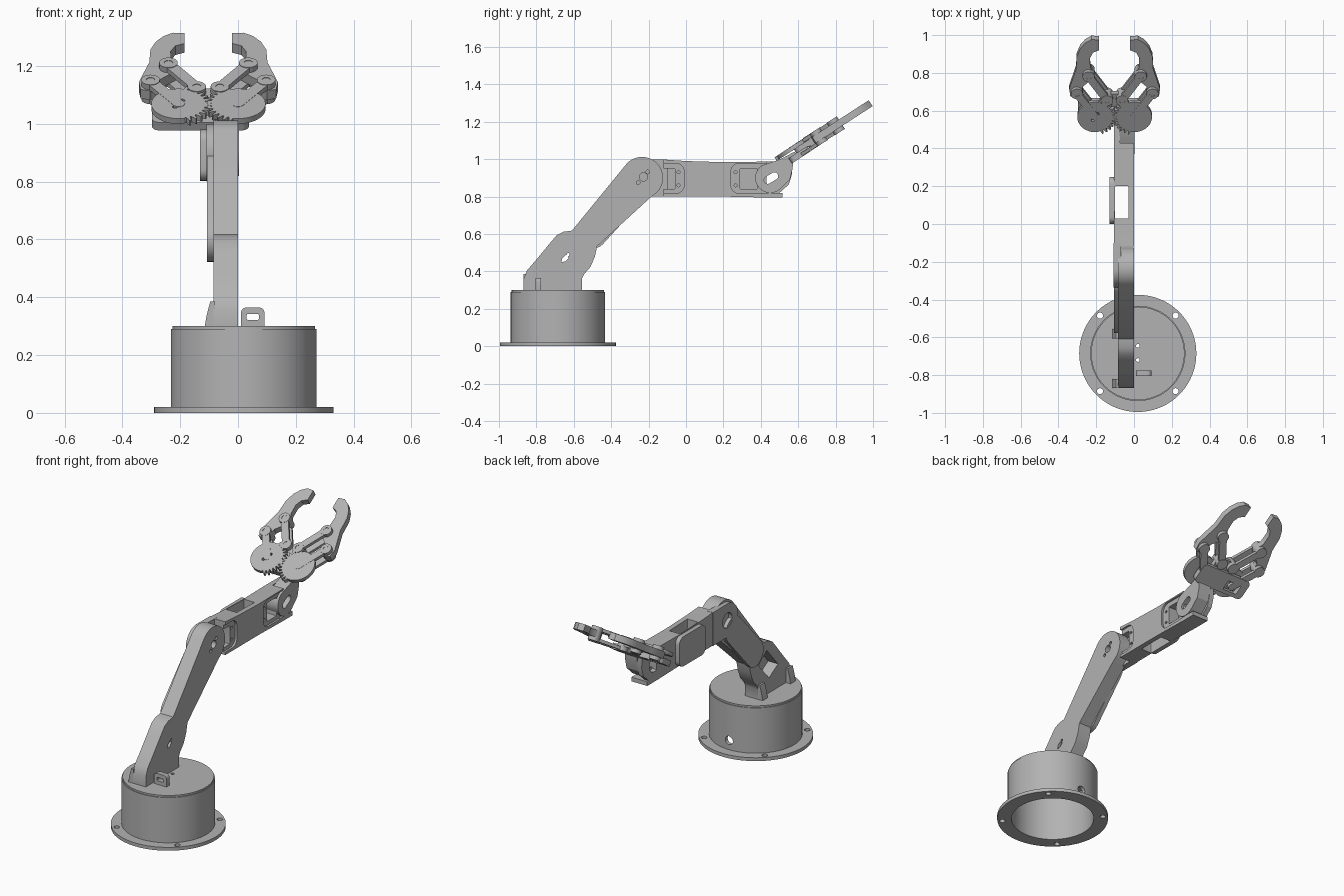
import bpy, bmesh, math
from mathutils import Matrix, Vector

if "Cube" in bpy.data.objects:
    bpy.data.objects.remove(bpy.data.objects["Cube"])

grey = bpy.data.materials.new("plain_grey")
grey.use_nodes = True
grey.diffuse_color = (0.45, 0.45, 0.45, 1)
grey.node_tree.nodes["Principled BSDF"].inputs["Base Color"].default_value = (0.45, 0.45, 0.45, 1)
parts = []

# Frames: FLAT is the ground plan, SIDE draws in (y, z) and extrudes along x,
# GRIP is the tilted plane of the claw
FLAT = Matrix.Identity(4)
SIDE = Matrix(((0, 0, 1, 0), (1, 0, 0, 0), (0, 1, 0, 0), (0, 0, 0, 1)))
GRIP = Matrix.Translation((-0.1025, 0.566, 1.07)) @ Matrix.Rotation(math.radians(33), 4, 'X')


def arc(cx, cy, r, a0, a1, n=24):
    return [(cx + r * math.cos(math.radians(a0 + (a1 - a0) * i / n)),
             cy + r * math.sin(math.radians(a0 + (a1 - a0) * i / n))) for i in range(n + 1)]


def disc(cx, cy, r, n=32):
    return arc(cx, cy, r, 0, 360, n)[:-1]


def capsule(p, q, r):
    a = math.degrees(math.atan2(q[1] - p[1], q[0] - p[0]))
    return arc(*q, r, a - 90, a + 90, 12) + arc(*p, r, a + 90, a + 270, 12)


def rrect(x0, x1, y0, y1, r):
    return (arc(x1 - r, y1 - r, r, 0, 90, 6) + arc(x0 + r, y1 - r, r, 90, 180, 6)
            + arc(x0 + r, y0 + r, r, 180, 270, 6) + arc(x1 - r, y0 + r, r, 270, 360, 6))


def prism(name, pts, a, b, frame=SIDE, cuts=()):
    """Extrude an outline from a to b; cuts are (outline, a, b[, frame])."""
    bm = bmesh.new()
    face = bm.faces.new([bm.verts.new((p[0], p[1], a)) for p in pts])
    top = bmesh.ops.extrude_face_region(bm, geom=[face])["geom"]
    bmesh.ops.translate(bm, vec=(0, 0, b - a), verts=[v for v in top if isinstance(v, bmesh.types.BMVert)])
    bmesh.ops.transform(bm, matrix=frame, verts=bm.verts)
    bmesh.ops.recalc_face_normals(bm, faces=bm.faces)
    mesh = bpy.data.meshes.new(name)
    bm.to_mesh(mesh)
    bm.free()
    mesh.materials.append(grey)
    ob = bpy.data.objects.new(name, mesh)
    bpy.context.scene.collection.objects.link(ob)
    parts.append(ob)
    for c in cuts:
        cutter = prism("cutter", c[0], c[1], c[2], c[3] if len(c) > 3 else frame)
        parts.remove(cutter)
        mod = ob.modifiers.new("cut", 'BOOLEAN')
        mod.operation, mod.solver, mod.object = 'DIFFERENCE', 'EXACT', cutter
        dg = bpy.context.evaluated_depsgraph_get()
        new = bpy.data.meshes.new_from_object(ob.evaluated_get(dg))
        ob.modifiers.clear()
        ob.data = new
        bpy.data.objects.remove(cutter)
    return ob


# Hollow round base with bolted flange
BX, BY = 0.02, -0.685
bolts = [(disc(BX + 0.2 * sx, BY + 0.2 * sy, 0.016, 16), -1, 1) for sx in (-1, 1) for sy in (-1, 1)]
prism("base_flange", disc(BX, BY, 0.31, 96), 0, 0.02, FLAT, [(disc(BX, BY, 0.23, 64), -1, 1)] + bolts)
cable_frame = Matrix.Translation((0, 0, 0)) @ Matrix.Rotation(math.radians(90), 4, 'X')
prism("base_drum", disc(BX, BY, 0.252, 96), 0.02, 0.29, FLAT, [
    (disc(BX, BY, 0.23, 64), -1, 0.275),
    (disc(BX, 0.075, 0.025, 20), 0.3, 0.6, cable_frame),
    (disc(BX, -0.645, 0.01, 12), 0.2, 1), (disc(BX, -0.72, 0.01, 12), 0.2, 1)])
prism("base_lid", disc(BX, BY, 0.247, 96), 0.288, 0.3, FLAT, [
    (disc(BX, y, 0.01, 12), 0.2, 1) for y in (-0.645, -0.72)])

# Cable tab on the lid
prism("cable_tab", rrect(0.01, 0.092, 0.28, 0.365, 0.02), 0.775, 0.805, cable_frame,
      [(rrect(0.03, 0.072, 0.322, 0.342, 0.004), 0.7, 0.9)])

# Upper arm, from the shoulder to the elbow disc
outline = ([(-0.868, 0.3), (-0.868, 0.36), (-0.85, 0.405), (-0.79, 0.475), (-0.72, 0.56), (-0.69, 0.595),
            (-0.655, 0.612), (-0.61, 0.618)]
           + arc(-0.235, 0.9, 0.112, 137, -40)
           + [(-0.19, 0.795), (-0.475, 0.535), (-0.487, 0.48), (-0.51, 0.425), (-0.545, 0.385),
              (-0.557, 0.36), (-0.557, 0.3)])
pocket = [(-0.745, 0.44), (-0.66, 0.39), (-0.56, 0.50), (-0.64, 0.56)]
prism("upper_arm", outline, -0.085, 0, SIDE, [
    (pocket, -0.2, -0.02),
    (disc(-0.228, 0.905, 0.022, 20), -1, 1),
    (disc(-0.256, 0.875, 0.01, 12), -1, 1), (disc(-0.205, 0.932, 0.01, 12), -1, 1),
    (capsule((-0.65, 0.465), (-0.64, 0.475), 0.012), -1, 1),
    (disc(-0.66, 0.455, 0.006, 10), -1, 1), (disc(-0.63, 0.49, 0.008, 10), -1, 1)])
prism("upper_arm_rib", capsule((-0.50, 0.60), (-0.30, 0.82), 0.078), -0.107, -0.08)

# Flared feet under the shoulder
flare = [(-0.115, 0.3), (-0.108, 0.34), (-0.096, 0.4), (-0.084, 0.48), (-0.08, 0.48), (-0.08, 0.3)]
for name, y0, y1 in (("shoulder_foot_front", 0.82, 0.868), ("shoulder_foot_back", 0.557, 0.605)):
    foot = [(x, z if y0 > 0.7 or z < 0.4 else 0.385) for x, z in flare]
    prism(name, [(x, min(z, 0.385)) for x, z in foot][:3] + [(-0.08, 0.385), (-0.08, 0.3)], y0, y1, cable_frame)

# Forearm: slotted box with servo pockets at both ends
body = [(-0.12, 0.8), (0.2, 0.8), (0.43, 0.795), (0.43, 0.987), (0.2, 0.984), (0.0, 0.99), (-0.12, 0.998)]
cuts = [(rrect(-0.1, -0.03, 0.03, 0.2, 0.004), 0, 2, FLAT)]
for y0, y1, iy0, iy1, hy in ((-0.3, -0.01, -0.14, -0.06, -0.04), (0.24, 0.6, 0.29, 0.38, 0.265)):
    cuts += [(rrect(y0, y1, 0.817, 0.978, 0.045), -0.012, 0.1),
             (rrect(iy0, iy1, 0.84, 0.95, 0.004), -0.08, 0.1),
             (disc(hy, 0.86, 0.008, 10), -0.04, 0.1), (disc(hy, 0.93, 0.008, 10), -0.04, 0.1)]
prism("forearm", body, -0.105, 0, SIDE, cuts)
prism("forearm_side_bulge", rrect(0.0, 0.25, 0.803, 0.98, 0.04), -0.131, -0.1)

# Forearm cheeks carrying the elbow and wrist bearings
prism("elbow_cheek", arc(-0.235, 0.9, 0.1, 90, 270) + [(-0.1, 0.8), (-0.1, 0.998)], -0.109, -0.07, SIDE,
      [(disc(-0.235, 0.9, 0.045), -1, -0.085)])
prism("wrist_cheek", [(0.42, 0.82), (0.5, 0.82), (0.55, 0.865), (0.567, 0.92), (0.565, 0.985), (0.42, 0.987)],
      -0.105, -0.075, SIDE, [(disc(0.45, 0.9, 0.045), -1, 1)])
prism("forearm_lip", [(0.4, 0.795), (0.515, 0.795), (0.515, 0.82), (0.4, 0.82)], -0.105, 0)

# Wrist link reaching up to the claw
prism("wrist_link", arc(0.45, 0.9, 0.08, 125, 318) +
      [(0.555, 0.89), (0.57, 0.95), (0.572, 0.98), (0.61, 1.01), (0.58, 1.04), (0.525, 1.01), (0.49, 0.995)],
      -0.078, 0.003, SIDE, [(capsule((0.437, 0.888), (0.473, 0.91), 0.02), -1, 1)])

# Claw base plate and the tongue holding the inner pivots
prism("claw_base", rrect(-0.195, 0.14, -0.05, 0.07, 0.025), -0.078, -0.045, GRIP,
      [(rrect(-0.15, -0.055, -0.028, 0.03, 0.008), -1, 1)])
prism("claw_tongue", rrect(-0.07, 0.07, 0.0, 0.13, 0.028), -0.052, -0.022, GRIP)

HUB, OUTER, INNER, UPPER = (0.1025, 0.0), (0.2, 0.147), (0.04, 0.105), (0.138, 0.256)


def gear(s):
    """Disc with teeth only on the side facing the other gear."""
    pts, teeth = [], 30
    for i in range(teeth * 4):
        a = 2 * math.pi * (i + 0.5) / (teeth * 4)
        tooth = (i // 2 + (s > 0)) % 2
        r = (0.113 if tooth else 0.092) if abs(a - math.pi) < 1.35 else 0.095
        pts.append((s * (HUB[0] + r * math.cos(a)), r * math.sin(a)))
    return pts


finger = [(-0.02, 0.475), (0.02, 0.478), (0.052, 0.457), (0.08, 0.42), (0.098, 0.37), (0.102, 0.29),
          (0.118, 0.235), (0.138, 0.165), (0.132, 0.118), (0.1, 0.11), (0.07, 0.13), (0.066, 0.18),
          (0.015, 0.23), (0.005, 0.265), (0.026, 0.3), (0.028, 0.36), (0.012, 0.395), (-0.02, 0.41)]

# Mirrored halves of the claw
for s, side in ((1, "left"), (-1, "right")):
    def m(p):
        return (s * p[0], p[1])
    hub_holes = [(disc(*m(HUB), 0.012, 16), -1, 1)]
    if s < 0:
        hub_holes = [(capsule((-0.115, -0.02), (-0.09, 0.02), 0.009), -1, 1),
                     (disc(-0.125, 0.018, 0.007, 10), -1, 1)]
    prism(side + "_gear", gear(s), -0.022, 0, GRIP, hub_holes)
    prism(side + "_finger", [m((x + 0.1025, v)) for x, v in finger], -0.056, -0.018, GRIP)
    for tag, p, q in (("drive", HUB, OUTER), ("guide", INNER, UPPER)):
        for level, a, b in (("top", -0.018, 0.001), ("bottom", -0.075, -0.057)):
            prism(f"{side}_{tag}_link_{level}", capsule(m(p), m(q), 0.021), a, b, GRIP)
    for tag, p in (("outer", OUTER), ("inner", INNER), ("upper", UPPER)):
        prism(f"{side}_{tag}_pivot", disc(*m(p), 0.032, 28), -0.077, 0.003, GRIP,
              [(disc(*m(p), 0.015, 16), -0.006, 1)])

# Smooth the curved walls, keeping edges sharp
bpy.ops.object.select_all(action='DESELECT')
for ob in parts:
    ob.select_set(True)
bpy.context.view_layer.objects.active = parts[0]
bpy.ops.object.shade_smooth_by_angle(angle=math.radians(30))
